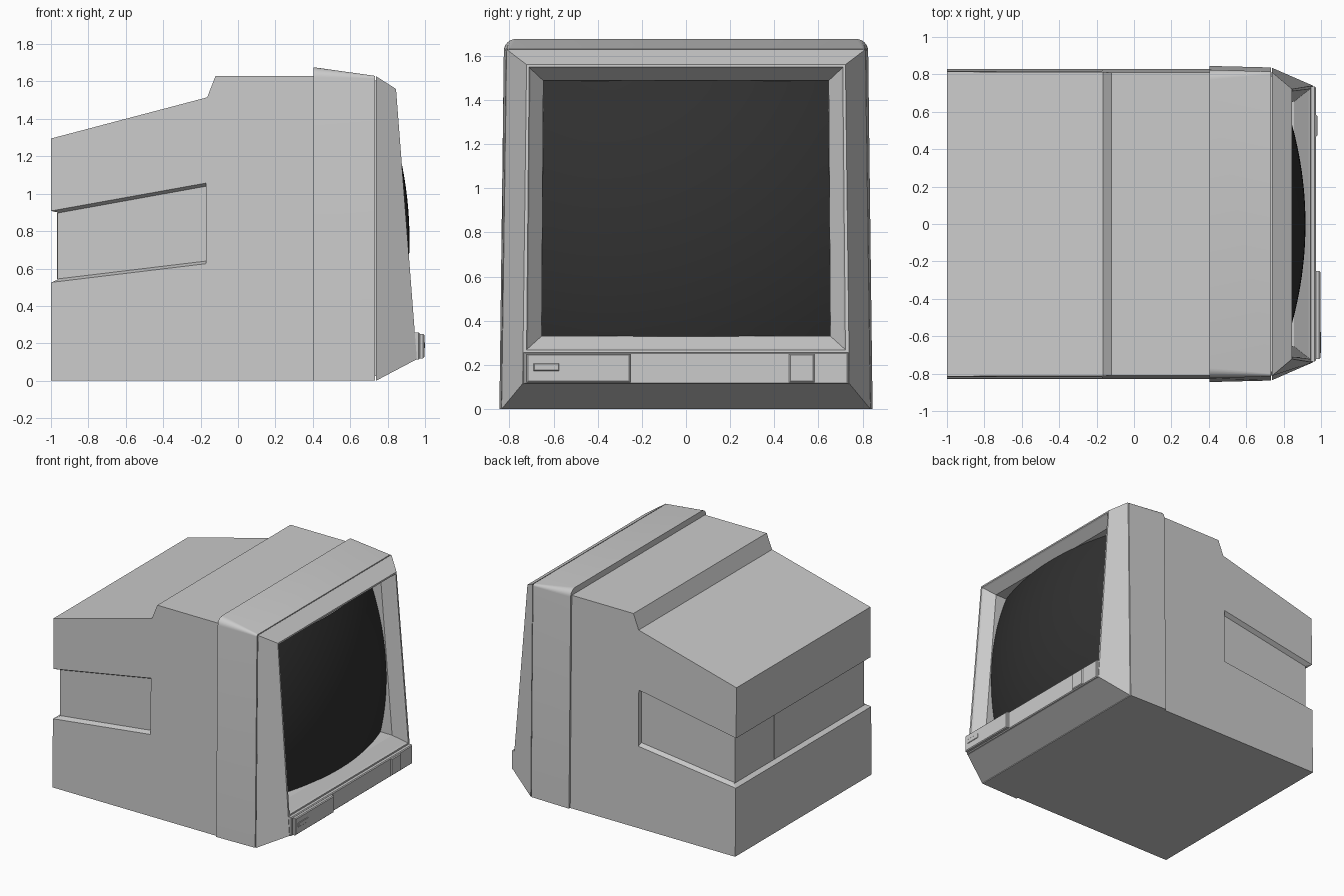
import bpy, bmesh, math

if "Cube" in bpy.data.objects:
    bpy.data.objects.remove(bpy.data.objects["Cube"])


def make(name, bm, smooth=False):
    bmesh.ops.recalc_face_normals(bm, faces=bm.faces)
    me = bpy.data.meshes.new(name)
    bm.to_mesh(me)
    bm.free()
    ob = bpy.data.objects.new(name, me)
    bpy.context.collection.objects.link(ob)
    if smooth:
        bpy.context.view_layer.objects.active = ob
        ob.select_set(True)
        bpy.ops.object.shade_smooth_by_angle(angle=math.radians(25))
        ob.select_set(False)
    return ob


def loft(name, rings, smooth=False):
    """Bridge closed rings of equal length and cap both ends."""
    bm = bmesh.new()
    vs = [[bm.verts.new(p) for p in r] for r in rings]
    n = len(rings[0])
    for a, b in zip(vs, vs[1:]):
        for i in range(n):
            j = (i + 1) % n
            bm.faces.new((a[i], a[j], b[j], b[i]))
    bm.faces.new(vs[0])
    bm.faces.new(vs[-1])
    return make(name, bm, smooth)


def front_x(z):
    """The leaning front plane."""
    return 0.965 - 0.077 * z


def flat_ring(hb, ht, z0, z1, x=None, depth=0):
    pts = [(-hb, z0), (hb, z0), (ht, z1), (-ht, z1)]
    return [(front_x(z) - depth if x is None else x, y, z) for y, z in pts]


def round_ring(x, hb, ht, z0, z1, r, seg=6):
    pts = [(x, -hb, z0), (x, hb, z0)]
    for side, start in ((1, 0), (-1, 90)):
        for i in range(seg + 1):
            a = math.radians(start + 90 * i / seg)
            pts.append((x, side * (ht - r) + r * math.cos(a), z1 - r + r * math.sin(a)))
    return pts


def front_block(name, y0, y1, z0, z1, out, bev=0.006):
    """Block on the front with a slightly chamfered face."""
    def r(x, b):
        return [(x, y0 + b, z0 + b), (x, y1 - b, z0 + b), (x, y1 - b, z1 - b), (x, y0 + b, z1 - b)]
    return loft(name, [r(0.93, 0), r(out - bev, 0), r(out, bev)])


# Rear housing: stepped side profile with slightly leaning sides
profile = [(-1, 0), (0.42, 0), (0.42, 1.63), (-0.12, 1.63), (-0.165, 1.515), (-1, 1.295)]
housing = loft("rear_housing", [[(x, s * (0.83 - 0.012 * z), z) for x, z in profile] for s in (-1, 1)])

# Recess wrapping around the sides and back
cutters = [loft("recess_cutter_back", [[(-1.1, y, 0.48), (-0.965, y, 0.54),
                                        (-0.965, y, 0.90), (-1.1, y, 0.93)] for y in (-1, 1)])]
for s in (-1, 1):
    outer = [(-1.1, s * 0.90, 0.485), (-0.17, s * 0.90, 0.597), (-0.17, s * 0.90, 1.10), (-1.1, s * 0.90, 0.932)]
    inner = [(-1.1, s * 0.785, 0.528), (-0.17, s * 0.785, 0.64), (-0.17, s * 0.785, 1.04), (-1.1, s * 0.785, 0.872)]
    cutters.append(loft("recess_cutter_side", [outer, inner]))
bpy.context.view_layer.objects.active = housing
for c in cutters:
    c.hide_render = True
    m = housing.modifiers.new("recess", 'BOOLEAN')
    m.operation = 'DIFFERENCE'
    m.solver = 'EXACT'
    m.object = c
    bpy.ops.object.modifier_apply(modifier=m.name)
for c in cutters:
    bpy.data.objects.remove(c)

# Connector plate in the back recess
loft("rear_connector_plate", [[(x, -0.21, 0.545), (x, 0.305, 0.545), (x, 0.305, 0.897), (x, -0.21, 0.897)]
                              for x in (-0.95, -0.969)])

# Collar: flared sleeve behind the bezel, hollow at the front
loft("collar", [round_ring(0.405, 0.845, 0.825, 0, 1.676, 0.055),
                round_ring(0.732, 0.837, 0.815, 0, 1.63, 0.015),
                round_ring(0.732, 0.82, 0.80, 0.015, 1.615, 0.012),
                round_ring(0.43, 0.82, 0.80, 0.015, 1.615, 0.012)], smooth=True)

# Bezel: seam, sloped border, rim and funnel around the tube
loft("bezel", [flat_ring(0.81, 0.79, 0.025, 1.605, x=0.46),
               flat_ring(0.81, 0.79, 0.025, 1.605, x=0.738),
               flat_ring(0.835, 0.812, 0.0, 1.628, x=0.738),
               flat_ring(0.74, 0.722, 0.115, 1.56),
               flat_ring(0.722, 0.71, 0.268, 1.548),
               flat_ring(0.715, 0.704, 0.275, 1.541, depth=0.012),
               flat_ring(0.654, 0.646, 0.33, 1.487, depth=0.085),
               flat_ring(0.652, 0.644, 0.332, 1.485, depth=0.2)])

# Bulging glass screen
bm = bmesh.new()
N, R, ZC = 28, 2.0, 0.908
grid = []
for i in range(N + 1):
    row = []
    for j in range(N + 1):
        z = ZC + 0.58 * (2 * i / N - 1)
        y = 0.654 * (2 * j / N - 1)
        sag = R - math.sqrt(R * R - y * y - (z - ZC) ** 2)
        row.append(bm.verts.new((front_x(z) + 0.016 - sag, y, z)))
    grid.append(row)
for i in range(N):
    for j in range(N):
        bm.faces.new((grid[i][j], grid[i][j + 1], grid[i + 1][j + 1], grid[i + 1][j]))
screen = make("screen", bm, smooth=True)
if screen.data.polygons[0].normal.x < 0:
    screen.data.flip_normals()
dark = bpy.data.materials.new("dark_glass")
dark.diffuse_color = (0.03, 0.03, 0.03, 1)
dark.use_nodes = True
dark.node_tree.nodes["Principled BSDF"].inputs["Base Color"].default_value = dark.diffuse_color
screen.data.materials.append(dark)

# Control strip with flap, indicator and power button
front_block("control_strip", -0.735, 0.735, 0.113, 0.257, 0.972)
front_block("control_flap", -0.722, -0.252, 0.12, 0.25, 0.996)
front_block("indicator", -0.69, -0.575, 0.173, 0.207, 1.0, 0.003)
front_block("power_button", 0.467, 0.582, 0.12, 0.25, 0.98)
